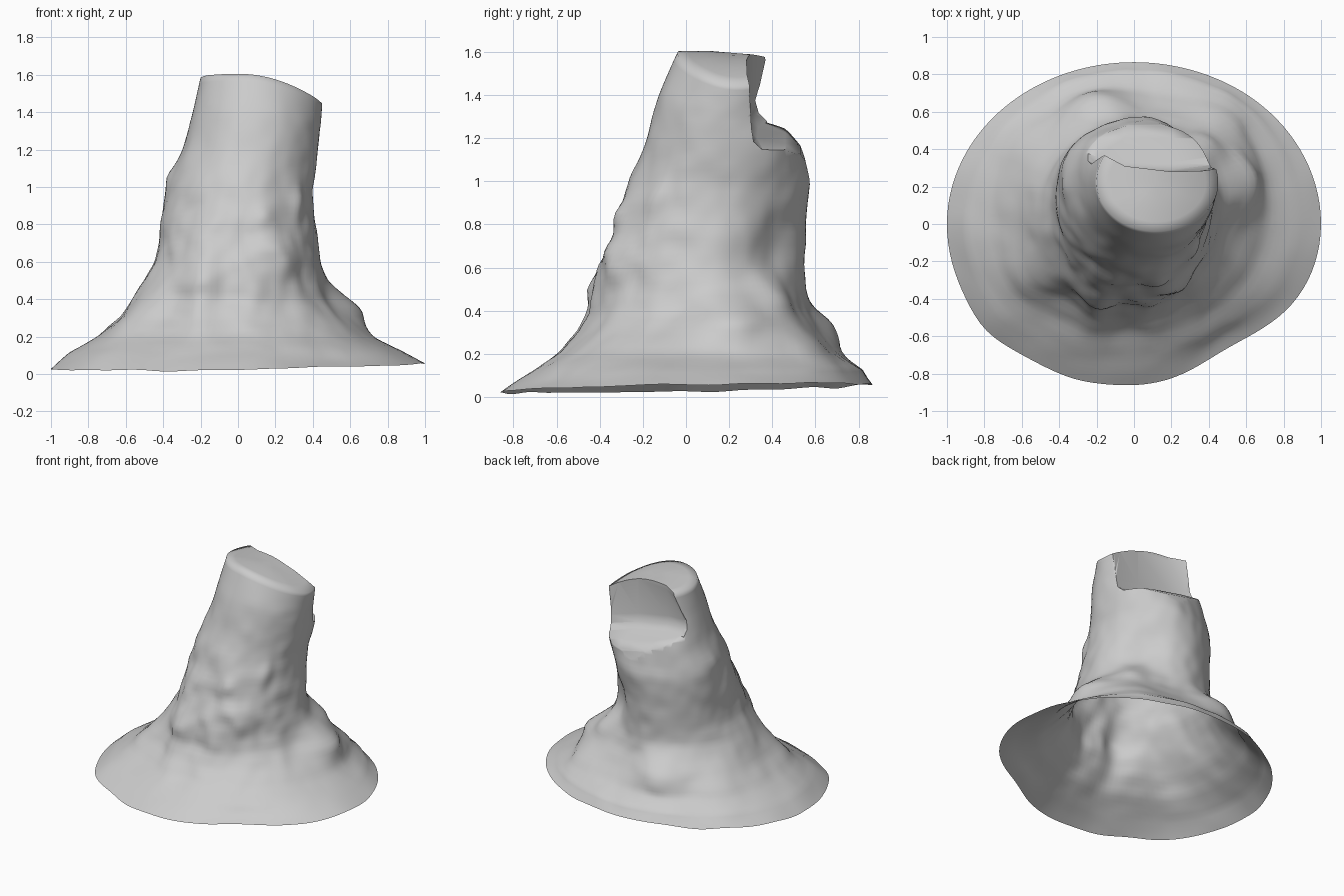
import bpy, bmesh, math
from mathutils import Vector, noise

if "Cube" in bpy.data.objects:
    bpy.data.objects.remove(bpy.data.objects["Cube"])

SEG, RINGS = 120, 56

# trunk profile: z, centre x, centre y, left, right, front, back
LEVELS = [
    (0.0, 0, 0, -1, 1, -.865, .865),
    (0.1, 0, .02, -.90, .87, -.72, .82),
    (0.2, 0, .04, -.75, .71, -.585, .71),
    (0.3, 0, .06, -.64, .58, -.49, .62),
    (0.4, 0, .08, -.565, .49, -.44, .565),
    (0.5, 0, .08, -.50, .455, -.42, .55),
    (0.6, 0, .10, -.45, .44, -.40, .55),
    (0.8, 0, .12, -.41, .415, -.34, .56),
    (1.0, .03, .15, -.37, .40, -.26, .57),
    (1.2, .08, .18, -.29, .425, -.18, .53),
    (1.4, .10, .20, -.24, .44, -.13, .50),
    (1.6, .12, .22, -.20, .45, -.04, .50),
]
# roots and ridges: angle, angular width, z, z width, amount
BUMPS = [
    (15, 18, .36, .11, .14),     # right root
    (45, 18, .26, .13, .10),     # back right root
    (42, 14, .46, .10, .08),
    (112, 20, .32, .11, .11),    # back root
    (150, 14, .25, .10, .05),
    (249, 10, .40, .28, .06),    # front-left ridge
    (212, 16, .26, .18, .06),
    (172, 10, 1.06, .06, .02),
    (300, 14, .62, .10, .03),    # front knots
    (285, 8, .85, .06, .03),
    (318, 7, .92, .07, .03),
    (308, 22, .02, .09, -.08),   # flatter rim, front right
    (216, 10, .02, .09, .02),    # fuller rim, front left
    (50, 25, .68, .25, -.06),    # slimmer back right
    (45, 25, 1.2, .2, .02),
    (145, 25, 1.1, .3, .05),     # fuller back left
]


def level(z):
    for a, b in zip(LEVELS, LEVELS[1:]):
        if z <= b[0]:
            f = (z - a[0]) / (b[0] - a[0])
            return [p + (q - p) * f for p, q in zip(a, b)]
    return list(LEVELS[-1])


def top_z(x, y):
    return 1.605 - (.75 if x > 0 else .3) * x * x - .08 * max(y - .1, 0)


def outer_point(z, ang):
    _, cx, cy, xl, xr, yf, yb = level(z)
    c, s = math.cos(ang), math.sin(ang)
    rx = xr - cx if c > 0 else cx - xl
    ry = yb - cy if s > 0 else cy - yf
    r = 1 / math.hypot(c / rx, s / ry)
    for a, w, bz, wz, amt in BUMPS:
        d = (math.degrees(ang) - a + 180) % 360 - 180
        r += amt * math.exp(-(d / w) ** 2 - ((z - bz) / wz) ** 2)
    # bark roughness, stronger on the front face
    p = Vector((cx + c * r, cy + s * r, z))
    fade = min(1, z / .15) * min(1, (1.65 - z) / .6)
    front = 1 + 2.0 * max(0, -s) * math.exp(-((z - .65) / .35) ** 2)
    r += fade * front * (.012 * noise.noise(p * 5) + .005 * noise.noise(p * 11))
    x, y = cx + c * r, cy + s * r
    if z < .2:
        z += (.042 + .018 * y + .015 * x + .012 * noise.noise(p * 4)) * (1 - z / .2)
    if z > 1.2:
        z = 1.2 + (z - 1.2) * (top_z(x, y) - 1.2) / .4
    return Vector((x, y, max(z, 0)))


def new_object(name, bm):
    bmesh.ops.recalc_face_normals(bm, faces=bm.faces[:])
    me = bpy.data.meshes.new(name)
    bm.to_mesh(me)
    bm.free()
    ob = bpy.data.objects.new(name, me)
    bpy.context.collection.objects.link(ob)
    return ob


def bridge(bm, a, b):
    n = len(a)
    for i in range(n):
        j = (i + 1) % n
        bm.faces.new((a[i], a[j], b[j], b[i]))


# stump body: lofted rings with a capped top and a temporary closed bottom
bm = bmesh.new()
rows = []
for k in range(RINGS + 1):
    z = 1.6 * (k / RINGS) ** 1.25
    rows.append([outer_point(z, 2 * math.pi * i / SEG) for i in range(SEG)])
mid = Vector((.12, .22, 0))
for f in (.8, .55, .3):
    row = []
    for p in rows[RINGS]:
        q = mid.lerp(p, f)
        q.z = top_z(q.x, q.y)
        row.append(q)
    rows.append(row)
rings = [[bm.verts.new(p) for p in row] for row in rows]
for a, b in zip(rings, rings[1:]):
    bridge(bm, a, b)
for ring, tip in ((rings[-1], (mid.x, mid.y, top_z(mid.x, mid.y))), (rings[0], (0, 0, -.4))):
    t = bm.verts.new(tip)
    for i in range(SEG):
        bm.faces.new((ring[i], ring[(i + 1) % SEG], t))
stump = new_object("tree_stump", bm)

# notch cutter: x, top edge y, wall y, floor z at wall, floor z at outside
SECTIONS = [
    (-.50, .50, .42, 1.32, 1.22),
    (-.20, .39, .31, 1.27, 1.20),
    (-.05, .31, .285, 1.25, 1.18),
    (.20, .28, .28, 1.20, 1.13),
    (.42, .285, .305, 1.14, 1.08),
    (.60, .30, .32, 1.12, 1.06),
]
bm = bmesh.new()
loops = []
for x, yt, yw, zi, zo in SECTIONS:
    prof = [(yt, 1.8), (yt, 1.56), (yw, zi + .10), (yw + .01, zi + .04), (yw + .05, zi),
            (.46, (zi + zo) / 2 + .01), (.53, zo - .01), (.58, zo - .12), (.8, zo - .3), (.8, 1.8)]
    loops.append([bm.verts.new((x, y, z)) for y, z in prof])
for a, b in zip(loops, loops[1:]):
    bridge(bm, a, b)
bm.faces.new(loops[0])
bm.faces.new(loops[-1])
bmesh.ops.triangulate(bm, faces=bm.faces[:])
cutter = new_object("notch_cutter", bm)
cutter.hide_render = True

bpy.context.view_layer.objects.active = stump
stump.select_set(True)
mod = stump.modifiers.new("notch", 'BOOLEAN')
mod.operation = 'DIFFERENCE'
mod.solver = 'EXACT'
mod.object = cutter
bpy.ops.object.modifier_apply(modifier=mod.name)
bpy.data.objects.remove(cutter)

# open the underside
bm = bmesh.new()
bm.from_mesh(stump.data)
bmesh.ops.delete(bm, geom=[v for v in bm.verts if v.co.z < -.2], context='VERTS')
bm.to_mesh(stump.data)
bm.free()
bpy.ops.object.shade_smooth_by_angle(angle=math.radians(75))
